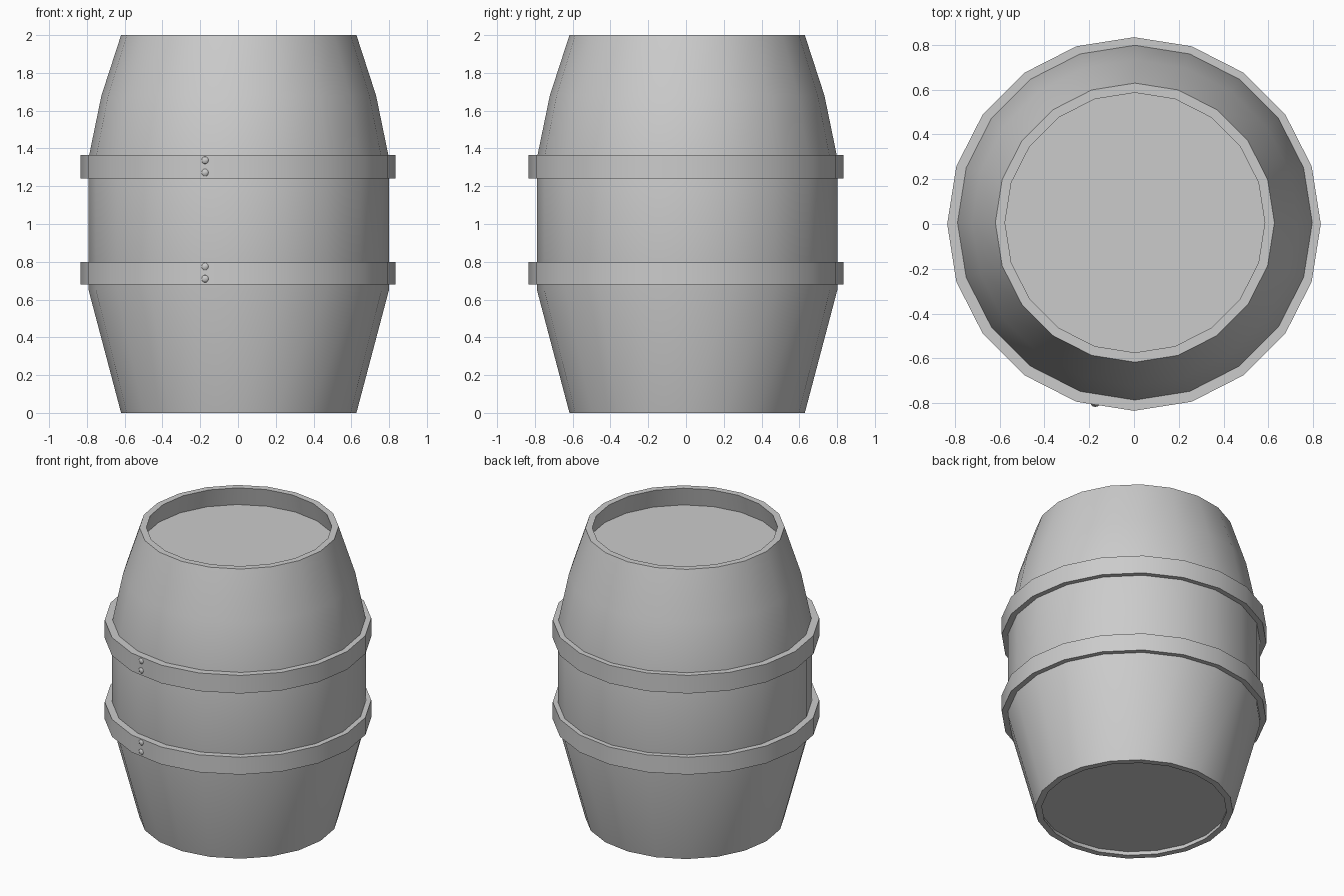
import bpy, bmesh, math

if "Cube" in bpy.data.objects:
    bpy.data.objects.remove(bpy.data.objects["Cube"])

SIDES = 20


def lathe(name, profile, closed=False, centre=(0, 0, 0)):
    """Revolve (radius, z) points around z; radius 0 becomes a pole."""
    bm = bmesh.new()
    rings = []
    for r, z in profile:
        if r == 0:
            rings.append([bm.verts.new((0, 0, z))] * SIDES)
        else:
            rings.append([bm.verts.new((r * math.cos(2 * math.pi * i / SIDES),
                                        r * math.sin(2 * math.pi * i / SIDES), z))
                          for i in range(SIDES)])
    pairs = list(zip(rings, rings[1:]))
    if closed:
        pairs.append((rings[-1], rings[0]))
    for a, b in pairs:
        for i in range(SIDES):
            j = (i + 1) % SIDES
            quad = list(dict.fromkeys((a[i], a[j], b[j], b[i])))
            bm.faces.new(quad)
    bmesh.ops.recalc_face_normals(bm, faces=bm.faces)
    mesh = bpy.data.meshes.new(name)
    bm.to_mesh(mesh)
    bm.free()
    obj = bpy.data.objects.new(name, mesh)
    obj.location = centre
    bpy.context.collection.objects.link(obj)
    smooth(obj)
    return obj


def smooth(obj):
    bpy.ops.object.select_all(action='DESELECT')
    obj.select_set(True)
    bpy.context.view_layer.objects.active = obj
    bpy.ops.object.shade_smooth_by_angle(angle=math.radians(30))


# Barrel body with recessed lid and bottom
lathe("barrel_body", [
    (0, 0.03), (0.59, 0.03), (0.582, 0), (0.623, 0),
    (0.795, 0.65), (0.795, 1.35), (0.727, 1.68), (0.623, 2),
    (0.58, 2), (0.612, 1.87), (0, 1.87)], centre=(0.004, 0.006, 0))

# Hoops, each with two rivets on the front
for label, z0, z1 in (("lower", 0.68, 0.80), ("upper", 1.24, 1.365)):
    lathe(label + "_hoop",
          [(0.78, z0), (0.834, z0), (0.834, z1), (0.78, z1)], closed=True)
    mid = (z0 + z1) / 2
    for k, dz in enumerate((-0.03, 0.035)):
        bpy.ops.mesh.primitive_uv_sphere_add(
            segments=10, ring_count=6, radius=0.021,
            location=(-0.173, -0.802, mid + dz))
        rivet = bpy.context.object
        rivet.name = f"{label}_rivet_{k + 1}"
        rivet.scale.y = 0.7
        smooth(rivet)
